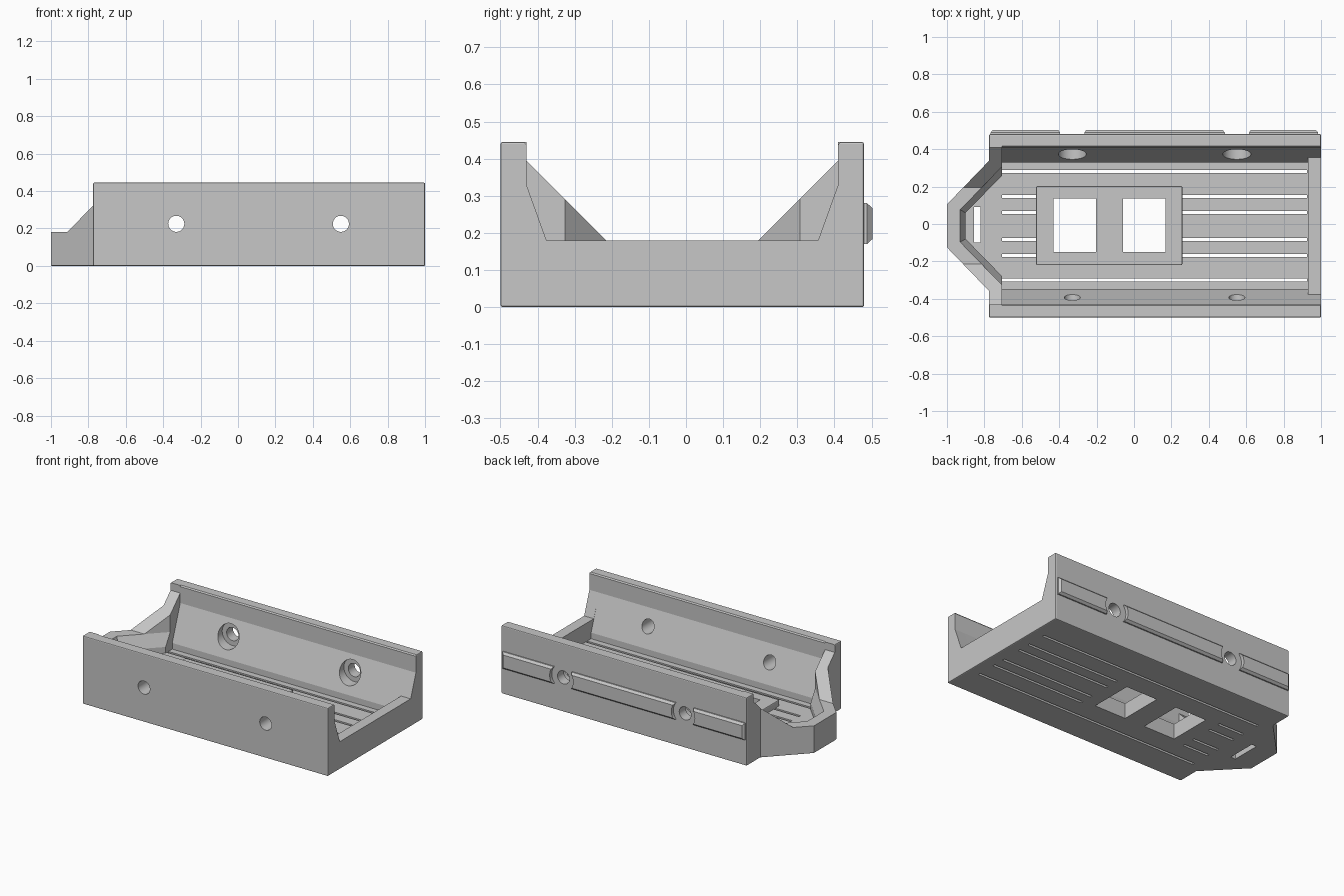
import bpy, bmesh, math
from mathutils import Matrix

cube = bpy.data.objects.get("Cube")
if cube:
    bpy.data.objects.remove(cube, do_unlink=True)

MID = -0.01          # y of the tray's plane of symmetry
FLOOR = 0.06
PAD_TOP = 0.10
LIP = 0.18
TOP = 0.445
HOLES = (-0.33, 0.55)
HOLE_Z = 0.225

grey = bpy.data.materials.new("matte_grey")
grey.use_nodes = True
grey.diffuse_color = (0.57, 0.57, 0.57, 1)
grey.node_tree.nodes["Principled BSDF"].inputs["Base Color"].default_value = (0.57, 0.57, 0.57, 1)


def finish(name, bm):
    bmesh.ops.recalc_face_normals(bm, faces=bm.faces[:])
    mesh = bpy.data.meshes.new(name)
    bm.to_mesh(mesh)
    bm.free()
    mesh.materials.append(grey)
    obj = bpy.data.objects.new(name, mesh)
    bpy.context.collection.objects.link(obj)
    return obj


def loft(name, rings):
    """Closed solid through rings with equal point counts."""
    bm = bmesh.new()
    loops = [[bm.verts.new(p) for p in ring] for ring in rings]
    n = len(loops[0])
    for a, b in zip(loops, loops[1:]):
        for i in range(n):
            j = (i + 1) % n
            bm.faces.new((a[i], a[j], b[j], b[i]))
    bm.faces.new(loops[0])
    bm.faces.new(loops[-1])
    return finish(name, bm)


def mirrored(half):
    """Close a half outline by mirroring its second coordinate."""
    return half + [(a, -b) for a, b in reversed(half)]


def prism_x(name, half, x0, x1):
    """Half profile of (z, distance from middle), run along x."""
    return loft(name, [[(x, MID + v, z) for z, v in mirrored(half)] for x in (x0, x1)])


def plan(half, z):
    return [(x, MID + v, z) for x, v in mirrored(half)]


def box(name, x0, x1, y0, y1, z0, z1):
    return loft(name, [[(x0, y0, z), (x1, y0, z), (x1, y1, z), (x0, y1, z)] for z in (z0, z1)])


def rod(name, x, y0, y1, r):
    bm = bmesh.new()
    bmesh.ops.create_cone(bm, cap_ends=True, segments=40, radius1=r, radius2=r, depth=y1 - y0,
                          matrix=Matrix.Translation((x, (y0 + y1) / 2, HOLE_Z))
                          @ Matrix.Rotation(math.pi / 2, 4, 'X'))
    return finish(name, bm)


def apply_all(obj):
    bpy.ops.object.select_all(action='DESELECT')
    obj.select_set(True)
    bpy.context.view_layer.objects.active = obj
    for m in list(obj.modifiers):
        bpy.ops.object.modifier_apply(modifier=m.name)


def bevel(obj, width):
    m = obj.modifiers.new("soft_edge", 'BEVEL')
    m.width = width
    m.segments = 2
    m.limit_method = 'ANGLE'
    m.angle_limit = math.radians(50)
    apply_all(obj)


def cut(obj, cutters):
    for c in cutters:
        c.hide_render = True
        m = obj.modifiers.new("cut", 'BOOLEAN')
        m.operation = 'DIFFERENCE'
        m.solver = 'EXACT'
        m.object = c
    apply_all(obj)
    for c in cutters:
        bpy.data.objects.remove(c, do_unlink=True)
    # Only the round holes are shallow enough to be smoothed
    bpy.ops.object.shade_smooth_by_angle(angle=math.radians(12))


def windows():
    return [box("window", x, x + 0.227, -0.15, 0.137, -0.1, 0.3) for x in (-0.431, -0.058)]


# Tray body with the tapered nose, softened outer edges
outline = [(1, 0.49), (-0.775, 0.49), (-0.775, 0.348), (-1, 0.115)]
tray = loft("tray", [plan(outline, 0), plan(outline, TOP)])
bevel(tray, 0.006)

# Long cavity with leaning sides, low end lip, sloped nose top, nose pocket
rim = [(0.33, 0.42), (0.437, 0.42), (0.6, 0.55)]
pocket_top = [(-0.69, 0.332), (-0.93, 0.086)]
pocket_base = [(-0.69, 0.285), (-0.9, 0.07)]
cutters = [
    prism_x("cavity", [(FLOOR, 0.338), (0.1, 0.338)] + rim, -0.705, 0.93),
    prism_x("end_opening", [(LIP, 0.366)] + rim, 0.9, 1.1),
    prism_x("nose_slope", [(LIP, 0.205), (0.395, 0.42), (0.6, 0.42)], -1.1, -0.7),
    loft("nose_pocket", [
        plan(pocket_base, FLOOR),
        plan(pocket_base, 0.1),
        plan(pocket_top, LIP),
        plan(pocket_top, 0.6)]),
    box("nose_slot", -0.855, -0.82, -0.1, 0.09, -0.1, 0.3),
]

# Screw holes through both walls, counterbored inside the back wall
for x in HOLES:
    cutters.append(rod("screw_hole", x, -0.7, 0.7, 0.043))
    cutters.append(rod("counterbore", x, 0.25, 0.415, 0.075))

# Floor slots: outer pair runs full length, inner ones stop at the raised pad
for side in (-1, 1):
    for v, spans in ((0.29, [(-0.705, 0.925)]),
                     (0.158, [(-0.705, -0.52), (0.255, 0.925)]),
                     (0.072, [(-0.705, -0.52), (0.255, 0.925)])):
        y = MID + side * v
        for x0, x1 in spans:
            cutters.append(box("slot", x0, x1, y - 0.008, y + 0.008, -0.1, 0.16))

cut(tray, cutters + windows())

# Raised pad around the two window openings
pad = box("floor_pad", -0.523, 0.258, -0.22, 0.203, FLOOR - 0.01, PAD_TOP)
bevel(pad, 0.006)
cut(pad, windows())


# Chamfered rail on the back wall, interrupted around the screw holes
def rail_ring(y, inset):
    x0, x1 = -0.768 + inset, 0.985 - inset
    z0, z1 = 0.17 + inset, 0.28 - inset
    return [(x0, y, z0), (x1, y, z0), (x1, y, z1), (x0, y, z1)]


rail = loft("back_rail", [rail_ring(0.47, 0), rail_ring(0.488, 0), rail_ring(0.502, 0.013)])
cut(rail, [rod("rail_gap", x, 0.4, 0.6, 0.085) for x in HOLES])
